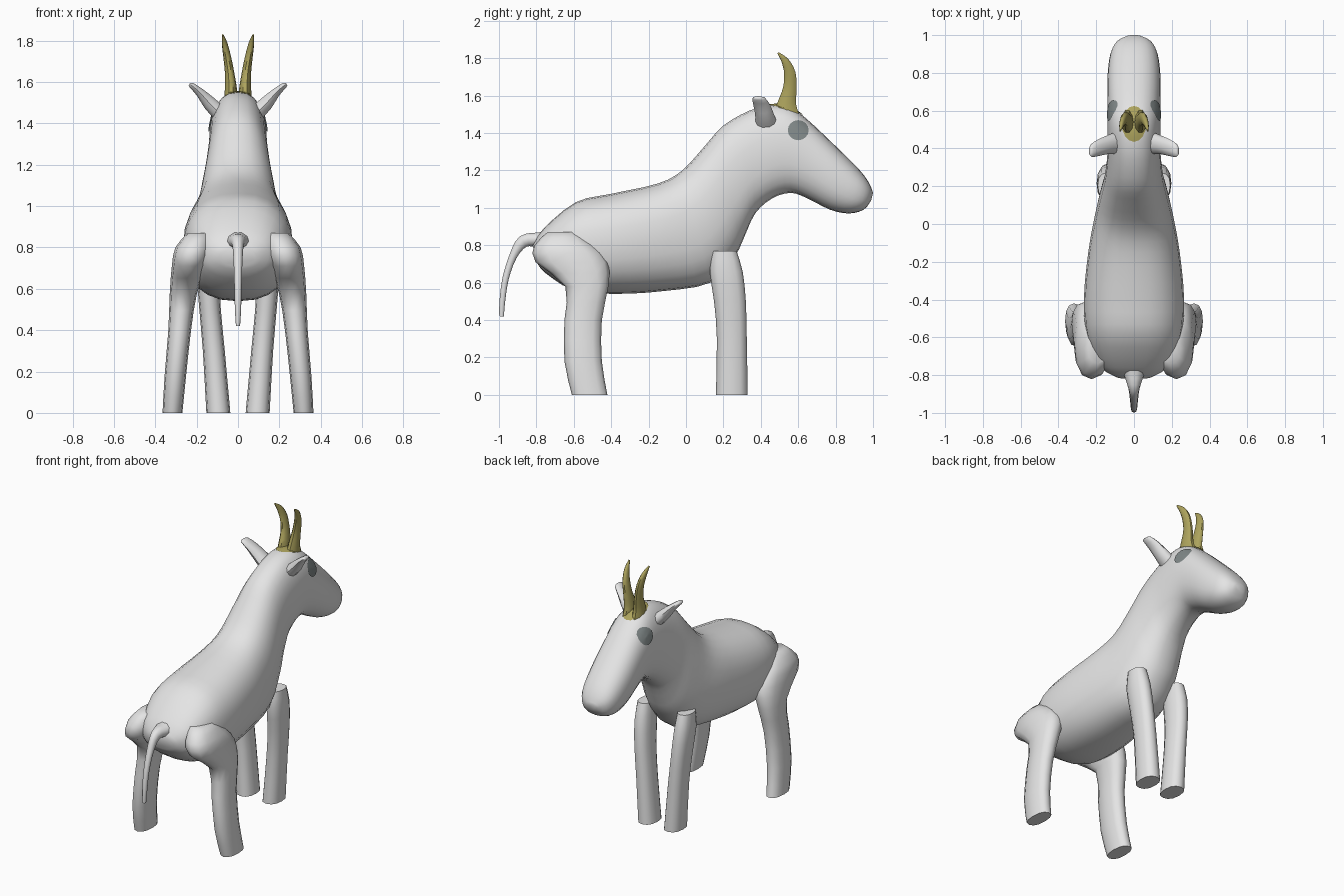
import bpy, bmesh, math
from mathutils import Vector
from mathutils.bvhtree import BVHTree

if "Cube" in bpy.data.objects:
    bpy.data.objects.remove(bpy.data.objects["Cube"])


def material(name, rgb):
    m = bpy.data.materials.new(name)
    m.diffuse_color = (*rgb, 1)
    m.use_nodes = True
    m.node_tree.nodes["Principled BSDF"].inputs["Base Color"].default_value = m.diffuse_color
    return m


WHITE = material("off_white_coat", (0.78, 0.78, 0.78))
GOLD = material("old_gold_horn", (0.42, 0.37, 0.11))
GREY = material("slate_grey_eye", (0.22, 0.25, 0.25))


def finish(name, bm, mat, mirror=False, angle=50):
    bmesh.ops.recalc_face_normals(bm, faces=bm.faces)
    me = bpy.data.meshes.new(name)
    bm.to_mesh(me)
    bm.free()
    me.materials.append(mat)
    ob = bpy.data.objects.new(name, me)
    bpy.context.collection.objects.link(ob)
    bpy.ops.object.select_all(action='DESELECT')
    ob.select_set(True)
    bpy.context.view_layer.objects.active = ob
    bpy.ops.object.shade_smooth_by_angle(angle=math.radians(angle))
    if mirror:
        ob.modifiers.new("mirror", 'MIRROR').use_mirror_merge = False
    return ob


def refine(rows, n):
    """Catmull-Rom interpolation between rows of numbers."""
    out = []
    for i in range(len(rows) - 1):
        p0, p1 = rows[max(i - 1, 0)], rows[i]
        p2, p3 = rows[i + 1], rows[min(i + 2, len(rows) - 1)]
        for k in range(n):
            t = k / n
            out.append([0.5 * (2 * b + (c - a) * t + (2 * a - 5 * b + 4 * c - d) * t * t
                               + (3 * b - a - 3 * c + d) * t ** 3)
                        for a, b, c, d in zip(p0, p1, p2, p3)])
    return out + [list(rows[-1])]


def loft(rings, sides=16, power=1.0):
    """Skin rings given as (centre, half axis u, half axis v)."""
    bm = bmesh.new()
    loops = []
    for c, u, v in rings:
        loop = []
        for i in range(sides):
            a = 2 * math.pi * i / sides
            ca, sa = math.cos(a), math.sin(a)
            x = math.copysign(abs(ca) ** power, ca)
            y = math.copysign(abs(sa) ** power, sa)
            loop.append(bm.verts.new(c + u * x + v * y))
        loops.append(loop)
    for a, b in zip(loops, loops[1:]):
        for i in range(sides):
            j = (i + 1) % sides
            bm.faces.new((a[i], a[j], b[j], b[i]))
    bm.faces.new(loops[0])
    bm.faces.new(loops[-1])
    return bm


def tube(rows, n, sides):
    """Rows x, y, z, half width across x, half thickness across the path."""
    rows = refine(rows, n)
    pts = [Vector(r[:3]) for r in rows]
    rings = []
    for i, r in enumerate(rows):
        t = pts[min(i + 1, len(pts) - 1)] - pts[max(i - 1, 0)]
        v = Vector((0, -t.z, t.y)).normalized()
        rings.append((pts[i], Vector((r[3], 0, 0)), v * r[4]))
    return loft(rings, sides)


# Torso, neck and head: top y, top z, bottom y, bottom z, half width
spine = [(-0.82, 0.80, -0.80, 0.71, 0.09), (-0.76, 0.89, -0.75, 0.65, 0.18),
         (-0.59, 1.03, -0.60, 0.56, 0.25), (-0.40, 1.075, -0.38, 0.54, 0.265),
         (-0.15, 1.13, -0.12, 0.555, 0.24), (-0.02, 1.20, 0.13, 0.60, 0.205),
         (0.10, 1.33, 0.26, 0.74, 0.175), (0.20, 1.44, 0.31, 0.84, 0.155),
         (0.34, 1.52, 0.37, 0.97, 0.142), (0.46, 1.55, 0.46, 1.05, 0.14),
         (0.55, 1.54, 0.56, 1.08, 0.14), (0.64, 1.48, 0.65, 1.05, 0.14),
         (0.80, 1.33, 0.77, 0.99, 0.14), (0.93, 1.20, 0.87, 0.97, 0.125),
         (0.98, 1.13, 0.95, 0.99, 0.09), (1.0, 1.08, 0.99, 1.04, 0.035)]
rings = []
for yt, zt, yb, zb, w in refine(spine, 3):
    top, bot = Vector((0, yt, zt)), Vector((0, yb, zb))
    rings.append(((top + bot) / 2, Vector((w, 0, 0)), (top - bot) / 2))
body_bm = loft(rings, 24, 0.85)
surface = BVHTree.FromBMesh(body_bm)
finish("body", body_bm, WHITE)


def patch(name, centre, a1, a2, r1, r2, direction, mat, mirror):
    """Thin oval laid onto the body by projection."""
    bm = bmesh.new()
    rows = []
    for k in range(5):
        row = []
        for i in range(16):
            t = 2 * math.pi * i / 16
            o = centre + (a1 * math.cos(t) * r1 + a2 * math.sin(t) * r2) * max(k, 0.02) / 4
            hit, nrm, _, _ = surface.ray_cast(o, direction)
            row.append(bm.verts.new(hit - direction * 0.006))
        rows.append(row)
    bm.faces.new(rows[0])
    for a, b in zip(rows, rows[1:]):
        for i in range(16):
            j = (i + 1) % 16
            bm.faces.new((a[i], a[j], b[j], b[i]))
    ob = finish(name, bm, mat, mirror)
    # Face outward
    if sum((p.normal.dot(direction) for p in ob.data.polygons)) > 0:
        ob.data.flip_normals()


X, Y, Z = Vector((1, 0, 0)), Vector((0, 1, 0)), Vector((0, 0, 1))
patch("eyes", Vector((1, 0.6, 1.415)), Y, Z, 0.056, 0.054, -X, GREY, True)
patch("horn_base", Vector((0, 0.53, 2)), X, Y, 0.065, 0.095, -Z, GOLD, False)


# Legs: x, y, z, half width, half depth
def leg(name, rows):
    rings = [(Vector(r[:3]), X * r[3], Y * r[4]) for r in refine(rows, 2)]
    finish(name, loft(rings, 12, 0.85), WHITE, True)


leg("hind_legs", [(0.317, -0.515, 0.0, 0.048, 0.095), (0.303, -0.55, 0.18, 0.052, 0.10),
                  (0.282, -0.55, 0.40, 0.055, 0.10), (0.264, -0.53, 0.58, 0.066, 0.115),
                  (0.235, -0.61, 0.71, 0.085, 0.195), (0.215, -0.65, 0.80, 0.088, 0.16),
                  (0.19, -0.66, 0.87, 0.055, 0.08)])
leg("front_legs", [(0.095, 0.245, 0.0, 0.058, 0.085), (0.117, 0.245, 0.30, 0.053, 0.08),
                   (0.135, 0.235, 0.50, 0.052, 0.085), (0.145, 0.215, 0.66, 0.053, 0.088),
                   (0.147, 0.205, 0.77, 0.045, 0.065)])

# Ears: flattened, leaning out and back
ear = [(0.09, 0.43, 1.45, 0.06, 0.04), (0.14, 0.42, 1.50, 0.05, 0.035),
       (0.185, 0.405, 1.55, 0.045, 0.022), (0.225, 0.39, 1.585, 0.035, 0.014),
       (0.235, 0.385, 1.59, 0.015, 0.006)]
slant = Vector((-0.65, 0, 0.76))
finish("ears", loft([(Vector(r[:3]), Y * r[3], slant * r[4]) for r in refine(ear, 2)], 10),
       WHITE, True)

# Horns: curved back at the tip
finish("horns", tube([(0.034, 0.535, 1.50, 0.034, 0.075), (0.034, 0.54, 1.56, 0.030, 0.052),
                      (0.040, 0.555, 1.64, 0.023, 0.038), (0.052, 0.555, 1.72, 0.019, 0.032),
                      (0.064, 0.53, 1.785, 0.014, 0.021), (0.073, 0.492, 1.828, 0.004, 0.005)],
                     3, 10), GOLD, True)

# Tail: arches out from the rump and hangs down
finish("tail", tube([(0, -0.70, 0.83, 0.075, 0.06), (0, -0.79, 0.83, 0.055, 0.04),
                     (0, -0.87, 0.82, 0.03, 0.035), (0, -0.925, 0.74, 0.022, 0.022),
                     (0, -0.965, 0.62, 0.018, 0.018), (0, -0.982, 0.50, 0.015, 0.016),
                     (0, -0.986, 0.42, 0.01, 0.013)], 3, 10), WHITE)
